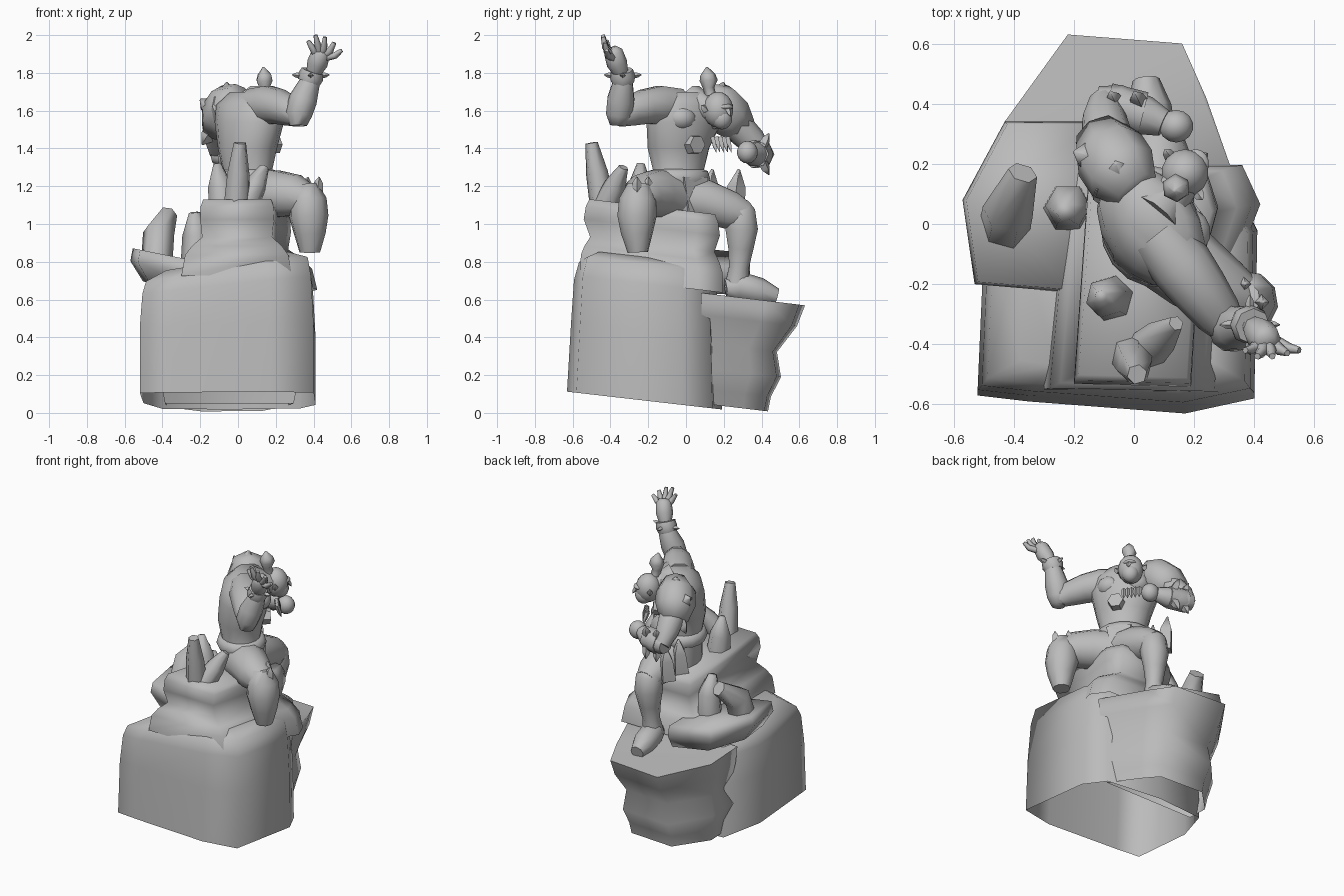
import bpy
import bmesh
import math
from mathutils import Vector

default_cube = bpy.data.objects.get("Cube")
if default_cube:
    bpy.data.objects.remove(default_cube, do_unlink=True)

# One plain stone colour for the whole statue
stone = bpy.data.materials.new("stone grey")
stone.use_nodes = True
stone.diffuse_color = (.5, .5, .5, 1)
stone.node_tree.nodes["Principled BSDF"].inputs["Base Color"].default_value = (.5, .5, .5, 1)


def finish(name, bm, sharp_angle):
    """Turn a bmesh into a smooth shaded object with sharp creases."""
    bmesh.ops.recalc_face_normals(bm, faces=bm.faces[:])
    mesh = bpy.data.meshes.new(name)
    bm.to_mesh(mesh)
    bm.free()
    mesh.materials.append(stone)
    mesh.shade_smooth()
    mesh.set_sharp_from_angle(angle=math.radians(sharp_angle))
    obj = bpy.data.objects.new(name, mesh)
    bpy.context.collection.objects.link(obj)
    return obj


def loft(name, rings, sharp_angle=65, open_base=False):
    """Skin a stack of rings that share one vertex count, and cap the ends."""
    bm = bmesh.new()
    loops = [[bm.verts.new(point) for point in ring] for ring in rings]
    count = len(loops[0])
    for lower, upper in zip(loops, loops[1:]):
        for i in range(count):
            j = (i + 1) % count
            bm.faces.new((lower[i], lower[j], upper[j], upper[i]))
    if not open_base:
        bm.faces.new(loops[0][::-1])
    bm.faces.new(loops[-1])
    return finish(name, bm, sharp_angle)


def rock(name, outline, levels, centre, slope, open_base=True):
    """Stack scaled copies of an outline; each level leans in x, all slope in y."""
    rings = []
    for height, scale_x, scale_y, lean in levels:
        ring = []
        for px, py in outline:
            x = centre[0] + (px - centre[0]) * scale_x
            y = centre[1] + (py - centre[1]) * scale_y
            ring.append((x, y, height + lean * x + slope * y))
        rings.append(ring)
    return loft(name, rings, 95, open_base)


def limb(name, stations, sides=10, sharp_angle=65):
    """Round tube through stations of (x, y, z, radius), without twisting."""
    points = [Vector(s[:3]) for s in stations]
    rings, last, turn = [], None, None
    for i, point in enumerate(points):
        before, after = points[max(i - 1, 0)], points[min(i + 1, len(points) - 1)]
        heading = (after - before).normalized()
        if last is None:
            turn = heading.to_track_quat("Z", "Y")
        else:
            turn = last.rotation_difference(heading) @ turn
        last = heading
        radius = stations[i][3]
        ring = []
        for k in range(sides):
            angle = math.tau * k / sides
            offset = Vector((math.cos(angle), math.sin(angle), 0)) * radius
            ring.append(point + turn @ offset)
        rings.append(ring)
    return loft(name, rings, sharp_angle)


def spike(name, base, tip, radius, sides=5, blunt=.1):
    """Shard that keeps its bulk and then narrows to a tip."""
    base, tip = Vector(base), Vector(tip)
    middle = base.lerp(tip, .6)
    return limb(name, [(*base, radius), (*middle, radius * .8), (*tip, radius * blunt)], sides, 75)


def ball(name, centre, size):
    bm = bmesh.new()
    bmesh.ops.create_uvsphere(bm, u_segments=14, v_segments=9, radius=1)
    bmesh.ops.scale(bm, vec=size, verts=bm.verts)
    bmesh.ops.translate(bm, vec=centre, verts=bm.verts)
    return finish(name, bm, 65)


# Rock base: hollow boulder, seat, foot pedestal and side ledge
rock("main_boulder",
     [(-.52, -.57), (-.35, -.59), (.17, -.63), (.4, -.58), (.41, -.02), (.33, .14), (-.05, .19), (-.4, .16), (-.5, -.1)],
     [(.04, 1, 1, 0), (.4, 1, .96, .02), (.62, .97, .93, .1), (.71, .93, .88, .15), (.76, .7, .75, .15)],
     (-.05, -.1), -.115)
rock("seat_rock",
     [(-.2, -.52), (.19, -.53), (.21, -.2), (.28, .05), (.24, .17), (-.15, .17)],
     [(.66, 1.5, 1.08, 0), (.77, 1.4, 1.07, 0), (.82, 1.22, 1.02, 0), (.87, .95, .94, 0), (.96, 1, 1.03, 0),
      (1.03, .99, 1, 0), (1.07, .92, .95, 0)],
     (0, -.15), -.12)
rock("foot_pedestal",
     [(-.22, .63), (.16, .6), (.24, .42), (.36, .08), (-.45, .08), (-.43, .34)],
     [(.06, .84, .63, 0), (.14, .88, .66, 0), (.25, .94, .76, 0), (.38, .88, .72, 0), (.53, .97, .92, 0), (.645, 1, 1, 0)],
     (-.05, .1), -.12)
rock("side_ledge",
     [(-.43, .34), (-.1, .34), (-.1, -.24), (-.18, -.23), (-.53, -.2), (-.57, .08)],
     [(.61, .84, .88, -.17), (.69, 1, 1, -.2), (.76, .97, .97, -.2)],
     (-.15, .05), 0, False)

# Shards growing out of the seat and the ledge
spike("tall_shard", (-.01, -.43, 1.04), (.01, -.5, 1.43), .075, 6, .45)
spike("leaning_shard", (.02, -.44, 1.06), (.14, -.33, 1.3), .075, 6, .35)
spike("low_shard", (-.07, -.25, 1.02), (-.11, -.24, 1.32), .085, 6, .25)
limb("ledge_shard_outer", [(-.43, -.01, .8, .085), (-.42, .04, .95, .085), (-.37, .17, 1.05, .05)], 6, 75)
limb("ledge_shard_inner", [(-.22, .05, .76, .085), (-.22, .06, .94, .075), (-.23, .04, 1.06, .03)], 6, 75)
for y in (.14, .28):
    spike("rear_shard", (-.04, y - .03, 1.06), (-.04, y, 1.29), .06, 4)

# Torso: ellipses turned to face the back corner of the base
facing = Vector((.8, .6, 0))
across = Vector((.6, -.8, 0))


def body_ring(x, y, z, width, depth, sides=16):
    ring = []
    for k in range(sides):
        angle = math.tau * k / sides
        ring.append(Vector((x, y, z)) + across * width * math.cos(angle) + facing * depth * math.sin(angle))
    return ring


loft("torso", [body_ring(*level) for level in (
    (.07, -.05, 1.02, .16, .13),
    (.07, -.04, 1.18, .17, .14),
    (.05, -.04, 1.29, .145, .125),
    (.05, -.04, 1.4, .175, .145),
    (.06, -.01, 1.54, .22, .16),
    (.06, 0, 1.63, .22, .145),
    (.07, .02, 1.7, .14, .09))])
loft("belt", [body_ring(.055, -.04, z, w, w - .02) for z, w in ((1.21, .165), (1.24, .178), (1.28, .165), (1.29, .14))])

# Chest muscles and hanging ornaments
for side in (-1, 1):
    ball("chest_muscle", Vector((.12, .04, 1.56)) + across * .085 * side, (.085, .085, .07))
charm = Vector((.19, .05, 1.42))
limb("chest_charm", [(*(charm - facing * .04), .055), (*(charm + facing * .02), .05)], 6, 40)
for step in range(-2, 3):
    root = Vector((.17, .18, 1.46)) + across * .025 * step
    spike("necklace_fang", root, root + Vector((.02, .02, -.08)), .016, 4)

# Head with brow, jaw, nose, ears and topknot
limb("neck", [(.07, .03, 1.65, .09), (.16, .14, 1.6, .06)])
ball("head", (.17, .17, 1.605), (.08, .08, .095))
ball("jaw", (.19, .19, 1.56), (.055, .055, .06))
ball("brow", (.205, .2, 1.62), (.045, .05, .018))
spike("nose", (.225, .22, 1.61), (.245, .235, 1.57), .016, 4)
for side in (-1, 1):
    ear = Vector((.165, .165, 1.6)) + across * .075 * side
    spike("ear", ear, ear + across * .03 * side + Vector((0, 0, .03)), .02, 4)
limb("topknot", [(.145, .13, 1.68, .03), (.14, .12, 1.72, .03), (.14, .12, 1.76, .048), (.14, .115, 1.79, .04),
                 (.135, .11, 1.83, .006)], 6, 75)

# Raised arm with spiked cuff and open hand
limb("raised_upper_arm", [(.08, -.04, 1.62, .1), (.16, -.14, 1.63, .105), (.22, -.22, 1.62, .095), (.28, -.3, 1.595, .08),
                          (.325, -.36, 1.565, .055)])
limb("raised_forearm", [(.32, -.36, 1.52, .045), (.32, -.355, 1.58, .072), (.345, -.345, 1.66, .075),
                        (.38, -.335, 1.75, .055), (.4, -.34, 1.81, .04)])
limb("wrist_cuff", [(.375, -.335, 1.75, .06), (.385, -.335, 1.78, .068), (.395, -.34, 1.81, .06)], 8, 75)
for turn in range(4):
    angle = math.tau * turn / 4
    out = Vector((math.cos(angle), math.sin(angle), .1))
    wrist = Vector((.385, -.335, 1.78))
    spike("cuff_spike", wrist + out * .05, wrist + out * .1, .016, 4)
limb("palm", [(.4, -.345, 1.8, .04), (.42, -.365, 1.85, .055), (.44, -.385, 1.91, .05), (.445, -.395, 1.93, .03)], 8)
for x, y, z in ((.37, -.42, 1.97), (.41, -.44, 2), (.46, -.44, 1.99), (.51, -.43, 1.96), (.55, -.42, 1.92)):
    tip = Vector((x, y, z))
    root = Vector((.435, -.375, 1.87)).lerp(tip, .2)
    bend = root.lerp(tip, .55) + Vector((.005, -.01, -.01))
    limb("finger", [(*root, .022), (*bend, .019), (*tip, .011)], 6)

# Resting arm folded in front of the chest, with armour
limb("resting_upper_arm", [(-.04, .11, 1.62, .1), (-.08, .24, 1.55, .09), (-.1, .35, 1.44, .075), (-.1, .41, 1.37, .05)])
limb("resting_forearm", [(-.13, .41, 1.37, .05), (-.06, .39, 1.37, .075), (.04, .36, 1.37, .065), (.1, .335, 1.38, .045)])
limb("bracer", [(-.09, .395, 1.37, .075), (.03, .365, 1.37, .075)], 7, 75)
ball("fist", (.14, .325, 1.38), (.058, .055, .06))
for shift in (-.06, .02):
    elbow = Vector((shift, .4, 1.37))
    spike("bracer_spike_up", elbow + Vector((0, 0, .03)), elbow + Vector((-.02, .04, .11)), .03, 4)
    spike("bracer_spike_down", elbow - Vector((0, 0, .03)), elbow + Vector((-.02, .04, -.11)), .03, 4)
limb("shoulder_plate", [(.01, .11, 1.67, .08), (-.04, .17, 1.63, .125), (-.08, .23, 1.57, .125),
                        (-.11, .29, 1.5, .09)], 8, 75)
for base, tip in (((-.05, .17, 1.66), (-.06, .2, 1.75)), ((-.13, .22, 1.6), (-.2, .24, 1.66)),
                  ((-.12, .26, 1.52), (-.19, .27, 1.42))):
    spike("shoulder_spike", base, tip, .05, 4)

# Leg planted on the pedestal
limb("planted_thigh", [(.07, -.04, 1.14, .13), (.08, .1, 1.12, .12), (.08, .24, 1.07, .105), (.08, .32, 1.04, .075)])
limb("planted_shin", [(.08, .28, 1.12, .05), (.08, .285, 1.07, .085), (.08, .295, .97, .09), (.075, .29, .87, .07),
                      (.07, .28, .77, .055), (.06, .27, .66, .07)])
limb("planted_foot", [(.07, .21, .66, .05), (.06, .28, .67, .08), (.05, .39, .64, .075), (.04, .48, .615, .045)], 8)

# Leg hanging over the side of the seat
limb("hanging_thigh", [(.1, -.08, 1.14, .14), (.2, -.16, 1.16, .13), (.3, -.23, 1.15, .115), (.38, -.26, 1.12, .08)])
limb("hanging_shin", [(.36, -.25, 1.21, .06), (.37, -.255, 1.13, .1), (.375, -.26, 1.04, .105), (.38, -.26, .95, .085),
                      (.38, -.255, .85, .055)])
for x, y in ((.36, -.2), (.42, -.26)):
    spike("thigh_spike", (x, y, 1.17), (x + .01, y, 1.25), .03, 4)

# Cloth hanging between the legs
loft("loincloth", [[Vector((.14, .03, z)) + across * w * s + facing * d for s, d in ((-1, 0), (1, 0), (1, .04), (-1, .04))]
                   for z, w in ((1.03, .04), (1.15, .06), (1.25, .08))], 40)
